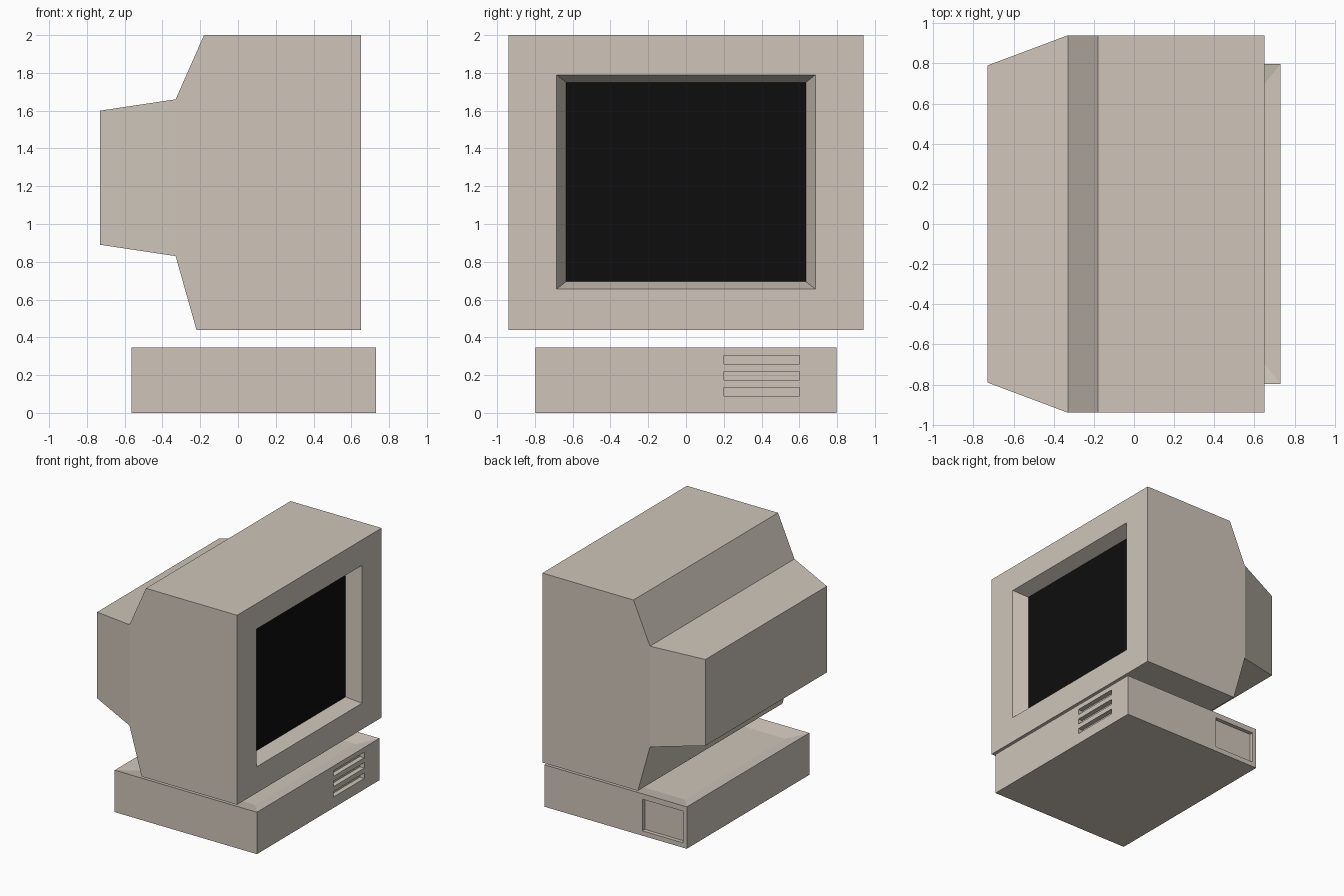
import bpy
import bmesh
from mathutils import Vector

cube = bpy.data.objects.get("Cube")
if cube:
    bpy.data.objects.remove(cube, do_unlink=True)


def make_material(name, color):
    mat = bpy.data.materials.new(name)
    mat.use_nodes = True
    mat.diffuse_color = color
    mat.node_tree.nodes["Principled BSDF"].inputs["Base Color"].default_value = color
    return mat


beige = make_material("beige plastic", (0.62, 0.56, 0.49, 1))
black = make_material("black glass", (0.004, 0.004, 0.004, 1))


def finish(bm, name, *materials):
    bmesh.ops.recalc_face_normals(bm, faces=bm.faces)
    mesh = bpy.data.meshes.new(name)
    bm.to_mesh(mesh)
    bm.free()
    for mat in materials:
        mesh.materials.append(mat)
    obj = bpy.data.objects.new(name, mesh)
    bpy.context.collection.objects.link(obj)
    return obj


def box(bm, low, high):
    low, high = Vector(low), Vector(high)
    verts = bmesh.ops.create_cube(bm, size=1)["verts"]
    for v in verts:
        v.co = (low + high) / 2 + v.co * (high - low)


def facing(bm, direction):
    bm.normal_update()
    return max(bm.faces, key=lambda f: f.normal.dot(Vector(direction)))


def step(bm, face, low, high):
    """Ring the quad with new faces and move its corners to the given box."""
    centre = face.calc_center_median()
    bmesh.ops.inset_individual(bm, faces=[face], thickness=0.01)
    for v in face.verts:
        v.co = [hi if c > m else lo for c, m, lo, hi in zip(v.co, centre, low, high)]


# Monitor case: side profile extruded across y
profile = [(-0.33, 1.66), (-0.18, 2), (0.65, 2), (0.65, 0.44), (-0.22, 0.44), (-0.33, 0.83)]
bm = bmesh.new()
side = bm.faces.new([bm.verts.new((x, -0.94, z)) for x, z in profile])
extruded = bmesh.ops.extrude_face_region(bm, geom=[side])["geom"]
for v in extruded:
    if isinstance(v, bmesh.types.BMVert):
        v.co.y = 0.94
bmesh.ops.recalc_face_normals(bm, faces=bm.faces)

# Tapered rear housing
step(bm, facing(bm, (-1, 0, 0)), (-0.73, -0.79, 0.89), (-0.73, 0.79, 1.60))

# Bezel opening, sloped frame and sunken screen
screen = facing(bm, (1, 0, 0))
step(bm, screen, (0.65, -0.685, 0.655), (0.65, 0.685, 1.79))
step(bm, screen, (0.535, -0.635, 0.695), (0.535, 0.635, 1.75))
screen.material_index = 1
finish(bm, "monitor", beige, black)

# Computer base with a shallow sloped tray on top
bm = bmesh.new()
box(bm, (-0.565, -0.797, 0), (0.73, 0.797, 0.345))
step(bm, facing(bm, (0, 0, 1)), (-0.45, -0.655, 0.32), (0.615, 0.655, 0.32))
base = finish(bm, "computer_base", beige)

# Front vent slots and the recessed side panel
bm = bmesh.new()
for z in (0.09, 0.175, 0.26):
    box(bm, (0.69, 0.2, z), (0.8, 0.6, z + 0.045))
box(bm, (-0.53, 0.765, 0.04), (-0.16, 0.9, 0.30))
cutter = finish(bm, "slot_cutter", beige)
cutter.hide_render = True

cut = base.modifiers.new("slots", "BOOLEAN")
cut.object = cutter
cut.operation = "DIFFERENCE"
cut.solver = "EXACT"
bpy.context.view_layer.objects.active = base
bpy.ops.object.modifier_apply(modifier=cut.name)
bpy.data.objects.remove(cutter, do_unlink=True)
